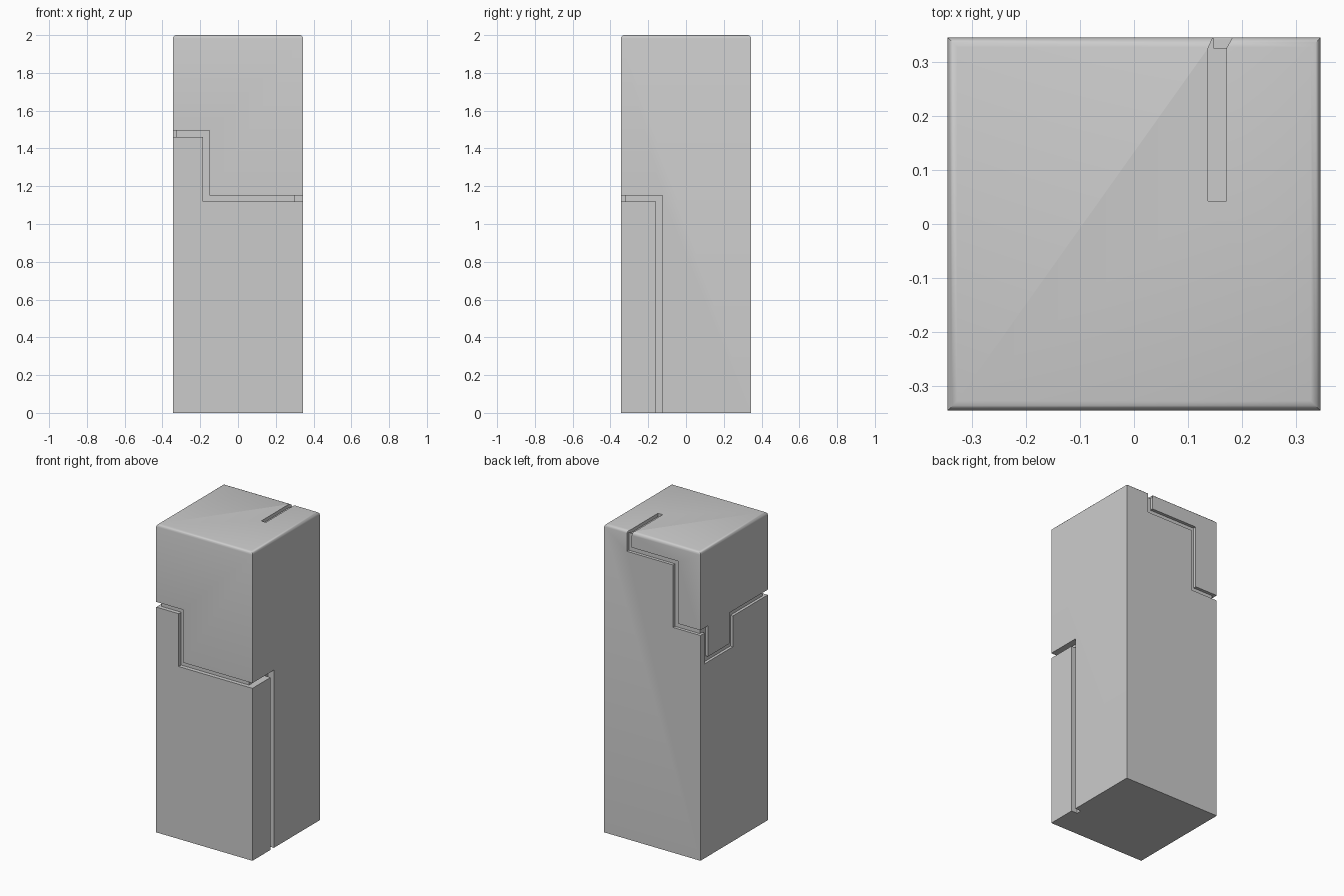
import bpy, bmesh
from mathutils import Vector

if "Cube" in bpy.data.objects:
    bpy.data.objects.remove(bpy.data.objects["Cube"])

HALF, HEIGHT = 0.345, 2.0
GROOVE = 0.034
OUT = 0.4  # cutters reach past the faces


def new_object(name, bm):
    bmesh.ops.recalc_face_normals(bm, faces=bm.faces[:])
    mesh = bpy.data.meshes.new(name)
    bm.to_mesh(mesh)
    bm.free()
    ob = bpy.data.objects.new(name, mesh)
    bpy.context.collection.objects.link(ob)
    return ob


def prism(name, outline, place, d0, d1):
    """Extrude a 2D outline between depths d0 and d1."""
    bm = bmesh.new()
    face = bm.faces.new([bm.verts.new(place(u, v, d0)) for u, v in outline])
    ext = bmesh.ops.extrude_face_region(bm, geom=[face])["geom"]
    shift = Vector(place(0, 0, d1)) - Vector(place(0, 0, d0))
    bmesh.ops.translate(bm, vec=shift,
                        verts=[g for g in ext if isinstance(g, bmesh.types.BMVert)])
    return new_object(name, bm)


def strip(path):
    """Outline of a constant-width band along a right-angled path."""
    pts = [Vector(p) for p in path]
    normals = []
    for a, b in zip(pts, pts[1:]):
        d = (b - a).normalized()
        normals.append(Vector((-d.y, d.x)))
    offs = [normals[0]] + [a + b for a, b in zip(normals, normals[1:])] + [normals[-1]]
    h = GROOVE / 2
    return ([p + o * h for p, o in zip(pts, offs)]
            + [p - o * h for p, o in reversed(list(zip(pts, offs)))])


# Pillar with rounded top rim
bm = bmesh.new()
bmesh.ops.create_cube(bm, size=1)
for v in bm.verts:
    v.co = (v.co.x * 2 * HALF, v.co.y * 2 * HALF, (v.co.z + 0.5) * HEIGHT)
rim = [e for e in bm.edges if all(v.co.z > 1.9 for v in e.verts)]
bmesh.ops.bevel(bm, geom=rim, offset=0.018, segments=3, profile=0.5, affect='EDGES')
pillar = new_object("pillar", bm)

# Stepped grooves on the four sides
HI, LO, MID, TOP = 1.4775, 1.135, 1.2775, 1.8825


def on_y(u, v, d):
    return (u, d, v)


def on_x(u, v, d):
    return (d, u, v)


cutters = [
    prism("front_groove", strip([(-OUT, HI), (-0.167, HI), (-0.167, LO), (OUT, LO)]),
          on_y, -OUT, -HALF + 0.026),
    prism("right_groove", strip([(-OUT, LO), (-0.142, LO), (-0.142, -0.1)]),
          on_x, HALF - 0.042, OUT),
    prism("left_groove", strip([(-OUT, HI), (0.03, HI), (0.03, MID),
                                (0.285, MID), (0.285, HI), (OUT, HI)]),
          on_x, -OUT, -HALF + 0.018),
    prism("back_groove", strip([(0.165, 1.985), (0.165, TOP), (-0.167, TOP),
                                (-0.167, HI), (-OUT, HI)]),
          on_y, HALF - 0.02, OUT),
    # Top slot, flaring sideways to meet the back groove
    prism("top_groove", [(0.137, 0.043), (0.171, 0.043), (0.171, 0.325),
                         (0.182, 0.345), (0.182, OUT), (0.146, OUT),
                         (0.146, 0.345), (0.137, 0.325)],
          lambda u, v, d: (u, v, d), HEIGHT - 0.022, HEIGHT + 0.1),
]

# Carve the grooves
bpy.context.view_layer.objects.active = pillar
pillar.select_set(True)
for c in cutters:
    c.hide_render = True
    mod = pillar.modifiers.new(c.name, 'BOOLEAN')
    mod.object = c
    mod.operation = 'DIFFERENCE'
    mod.solver = 'EXACT'
    bpy.ops.object.modifier_apply(modifier=mod.name)
for c in cutters:
    bpy.data.objects.remove(c)

bpy.ops.object.shade_smooth_by_angle(angle=0.6)
